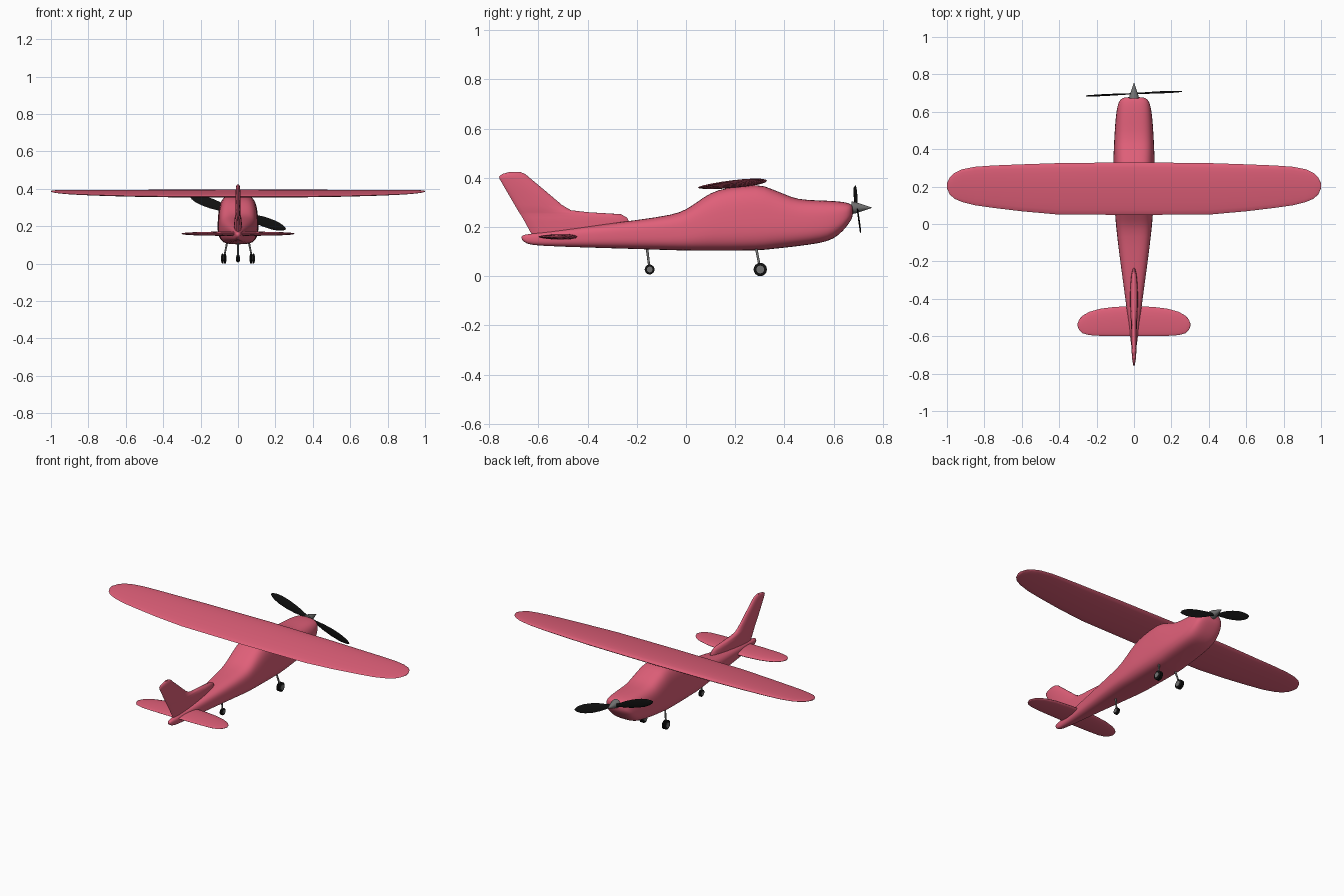
import bpy, bmesh, math
from mathutils import Vector

if "Cube" in bpy.data.objects:
    bpy.data.objects.remove(bpy.data.objects["Cube"])


def material(name, rgb):
    m = bpy.data.materials.new(name)
    m.diffuse_color = (*rgb, 1)
    m.use_nodes = True
    m.node_tree.nodes["Principled BSDF"].inputs["Base Color"].default_value = m.diffuse_color
    return m


PINK = material("rose paint", (0.74, 0.115, 0.19))
BLACK = material("black rubber", (0.006, 0.006, 0.006))
GREY = material("grey metal", (0.17, 0.17, 0.17))


def loft(name, rings, mat, subdiv=0, angle=50):
    """Skin a list of equal-length closed rings and cap both ends."""
    bm = bmesh.new()
    vs = [[bm.verts.new(p) for p in r] for r in rings]
    n = len(vs[0])
    for a, b in zip(vs, vs[1:]):
        for i in range(n):
            j = (i + 1) % n
            bm.faces.new((a[i], a[j], b[j], b[i]))
    bm.faces.new(vs[0][::-1])
    bm.faces.new(vs[-1])
    bmesh.ops.recalc_face_normals(bm, faces=bm.faces)
    me = bpy.data.meshes.new(name)
    bm.to_mesh(me)
    bm.free()
    me.materials.append(mat)
    ob = bpy.data.objects.new(name, me)
    bpy.context.collection.objects.link(ob)
    if subdiv:
        ob.modifiers.new("smooth", 'SUBSURF').levels = subdiv
        ob.modifiers["smooth"].render_levels = subdiv
    bpy.ops.object.select_all(action='DESELECT')
    ob.select_set(True)
    bpy.context.view_layer.objects.active = ob
    bpy.ops.object.shade_smooth_by_angle(angle=math.radians(angle))
    return ob


def lens(back, front, half, n=20):
    """Teardrop section as (chord position, thickness) pairs, thickest near the front."""
    pts = []
    for i in range(n):
        t = 2 * math.pi * i / n
        c = math.cos(t)
        pts.append(((back + front) / 2 + (front - back) / 2 * c,
                    half * math.sin(t) * (1 + 0.2 * c)))
    return pts


def spin(name, axis_points, mat, n=24):
    """Loft circles of given radius along a line of (point, radius) pairs."""
    axis = (axis_points[-1][0] - axis_points[0][0]).normalized()
    u = axis.orthogonal().normalized()
    v = axis.cross(u)
    rings = [[p + (u * math.cos(2 * math.pi * i / n) + v * math.sin(2 * math.pi * i / n)) * r
              for i in range(n)] for p, r in axis_points]
    return loft(name, rings, mat, angle=40)


# Fuselage stations: y, half width, bottom, top, squareness, width at roof
body = [(-0.67, .010, .150, .165, 2.2, 1), (-0.65, .015, .130, .170, 2.4, 1),
        (-0.60, .021, .123, .176, 2.6, 1), (-0.40, .046, .116, .203, 2.8, 1),
        (-0.20, .074, .110, .228, 3.0, 1), (-0.05, .093, .105, .250, 3.3, .95),
        (0.00, .098, .104, .270, 3.5, .92), (0.05, .102, .103, .305, 3.6, .88),
        (0.10, .106, .103, .340, 3.6, .85), (0.16, .108, .103, .360, 3.8, .85),
        (0.30, .111, .104, .376, 3.8, .85), (0.34, .111, .109, .357, 3.6, .85),
        (0.40, .110, .115, .335, 3.5, .87), (0.45, .107, .121, .311, 3.4, .90),
        (0.55, .101, .134, .308, 3.3, .92), (0.60, .095, .150, .306, 3.2, .94),
        (0.64, .087, .184, .302, 3.0, .96), (0.665, .076, .218, .296, 2.8, 1),
        (0.68, .052, .242, .288, 2.6, 1)]


def body_ring(y, w, lo, hi, e, roof, n=28):
    ring = []
    for i in range(n):
        t = 2 * math.pi * (i + .5) / n
        c, s = math.cos(t), math.sin(t)
        x = math.copysign(abs(c) ** (2 / e), c)
        z = math.copysign(abs(s) ** (2 / e), s)
        taper = 1 + (roof - 1) * max(0, z)
        ring.append((x * w * taper, y, (lo + hi) / 2 + z * (hi - lo) / 2))
    return ring


loft("fuselage", [body_ring(*s) for s in body], PINK, subdiv=1, angle=80)

# Main wing: span position, trailing edge, leading edge, half thickness, lift
half_wing = [(0, .048, .330, .016, 0), (.42, .052, .325, .015, 0), (.60, .068, .319, .013, .001),
             (.75, .086, .313, .011, .003), (.85, .100, .306, .009, .005),
             (.92, .118, .292, .007, .007), (.96, .135, .273, .006, .009),
             (.985, .158, .250, .004, .010), (1.0, .190, .218, .002, .011)]


def span_wise(half):
    return [(-s[0], *s[1:]) for s in half[:0:-1]] + half


def wing_ring(x, back, front, thick, lift):
    return [(x, y, .374 + lift + (y - .19) * .10 + t) for y, t in lens(back, front, thick)]


loft("wing", [wing_ring(*s) for s in span_wise(half_wing)], PINK, angle=80)

# Tailplane
half_tail = [(0, -.600, -.440, .012), (.10, -.600, -.443, .011), (.18, -.598, -.453, .010),
             (.24, -.594, -.470, .008), (.275, -.584, -.490, .006),
             (.293, -.567, -.510, .004), (.301, -.548, -.530, .002)]
loft("tailplane", [[(x, y, .160 + t) for y, t in lens(b, f, h)]
                   for x, b, f, h in span_wise(half_tail)], PINK, angle=80)

# Fin with its low forward fillet: height, rear edge, front edge, half thickness
fin = [(.165, -.625, -.22, .021), (.220, -.655, -.23, .020), (.238, -.665, -.24, .019),
       (.252, -.674, -.265, .016), (.260, -.679, -.40, .014), (.268, -.684, -.468, .014),
       (.290, -.697, -.505, .014), (.345, -.729, -.570, .013), (.395, -.758, -.630, .012),
       (.405, -.760, -.641, .011), (.416, -.746, -.655, .009), (.424, -.715, -.675, .005)]
loft("fin", [[(t, y, z) for y, t in lens(b, f, h)] for z, b, f, h in fin], PINK, angle=60)

# Propeller: two flat rounded blades and a pointed spinner
hub = Vector((0, .697, .272))
along = Vector((.255, .012, -.088))
blade_dir = along.normalized()
wide = Vector((0, 1, 0)).cross(blade_dir).normalized()
for side, name in ((1, "right_blade"), (-1, "left_blade")):
    chord = (wide + Vector((0, .18 * side, 0))).normalized()
    normal = blade_dir.cross(chord)
    rings = []
    for f, w in ((0, .008), (.15, .012), (.35, .022), (.55, .027), (.75, .026),
                 (.88, .020), (.96, .012), (1, .003)):
        c = hub + along * f * side
        rings.append([c + chord * a + normal * b for a, b in lens(-w, w, .003, 12)])
    loft(name, rings, BLACK, angle=60)
spin("spinner", [(Vector((0, .672, .278)), .026), (Vector((0, .69, .278)), .023),
                 (Vector((0, .756, .278)), .001)], GREY)


# Landing gear: split tyre, metal hub and a slim leg
def wheel(name, x, y, z, r, w, top):
    c = Vector((x, y, z))
    ax = Vector((1, 0, 0))
    for s, part in ((-1, "inner"), (1, "outer")):
        a, b = c + ax * s * w * .15, c + ax * s * w
        spin(f"{name}_{part}_tyre", [(a, r * .92), (a.lerp(b, .25), r), (a.lerp(b, .75), r),
                                     (b, r * .85)], BLACK)
    spin(name + "_hub", [(c - ax * (w + .002), r * .58), (c + ax * (w + .002), r * .58)], GREY)
    spin(name + "_leg", [(c, .0045), (Vector(top), .0055)], GREY, 12)


wheel("right_wheel", .076, .302, .027, .027, .012, (.056, .283, .125))
wheel("left_wheel", -.076, .302, .027, .027, .012, (-.056, .283, .125))
wheel("tail_wheel", 0, -.148, .027, .020, .008, (0, -.160, .125))
